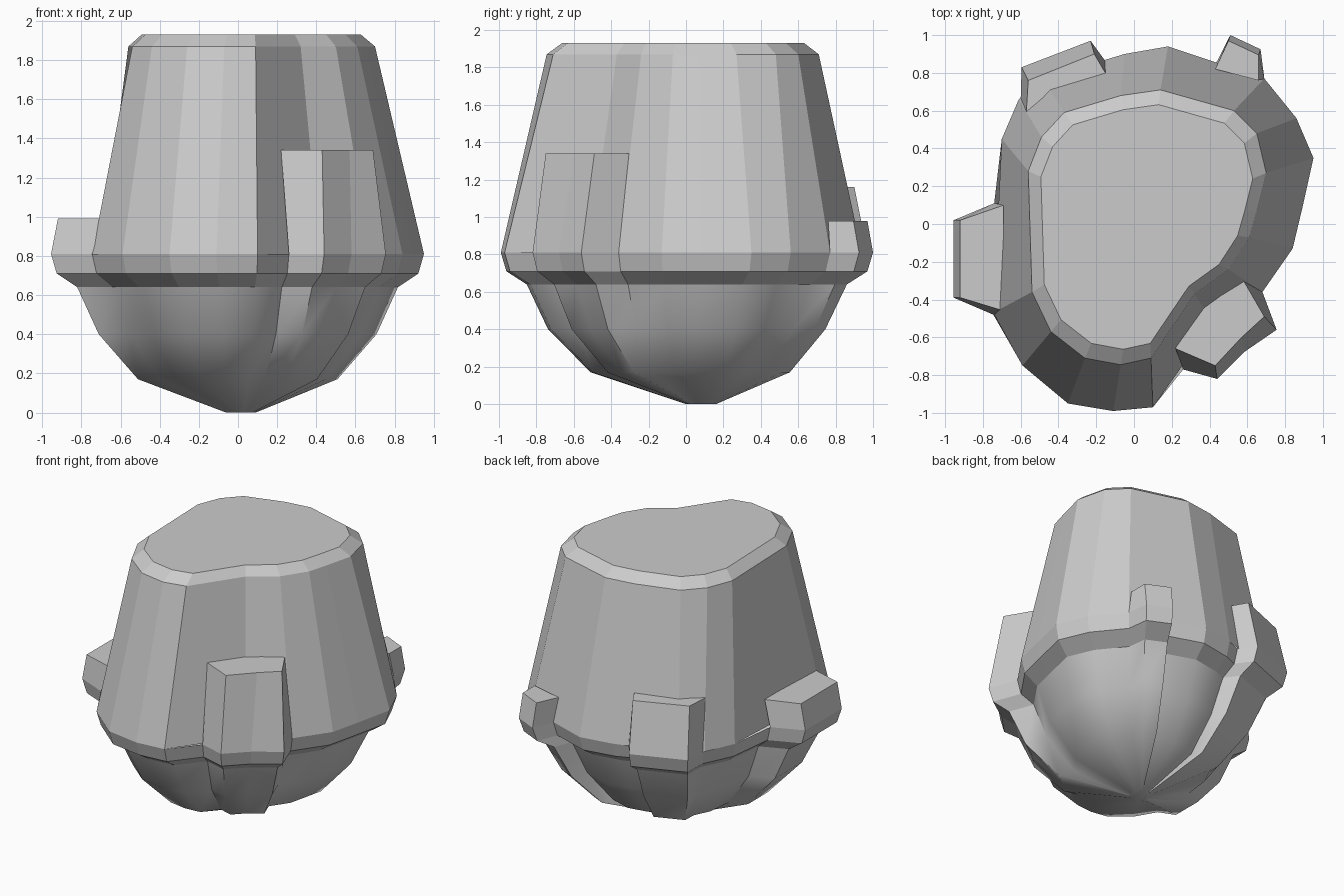
import bpy, math

if "Cube" in bpy.data.objects:
    bpy.data.objects.remove(bpy.data.objects["Cube"])

def loft(name, rings, cap_bottom=False, cap_top=False, smooth=None):
    # rings: list of (z, [(x, y), ...]) counter-clockwise, bottom to top
    n = len(rings[0][1])
    verts = [(x, y, z) for z, ring in rings for x, y in ring]
    faces = []
    for r in range(len(rings) - 1):
        for i in range(n):
            j = (i + 1) % n
            faces.append((r*n + i, r*n + j, r*n + n + j, r*n + n + i))
    if cap_bottom:
        faces.append(tuple(reversed(range(n))))
    if cap_top:
        faces.append(tuple(range(len(verts) - n, len(verts))))
    mesh = bpy.data.meshes.new(name)
    mesh.from_pydata(verts, [], faces)
    mesh.update()
    obj = bpy.data.objects.new(name, mesh)
    bpy.context.collection.objects.link(obj)
    if smooth:
        bpy.ops.object.select_all(action='DESELECT')
        obj.select_set(True)
        bpy.context.view_layer.objects.active = obj
        bpy.ops.object.shade_smooth_by_angle(angle=math.radians(smooth))
    return obj

def scaled(ring, s, cx=0, cy=0, ox=0, oy=0):
    return [(cx + (x - cx)*s + ox, cy + (y - cy)*s + oy) for x, y in ring]

Z_WIDE, Z_SHOULDER, Z_TOP = 0.81, 1.87, 1.93

# Kidney-shaped body outline: widest ring and shoulder ring
wide = [(.95, .35), (.86, .56), (.69, .77), (.18, .94), (-.05, .90), (-.48, .77),
        (-.61, .66), (-.70, .45), (-.745, -.47), (-.59, -.75), (-.35, -.95),
        (-.11, -.99), (.10, -.97), (.42, -.52), (.68, -.36), (.84, -.13), (.89, .08)]
shoulder = [(.70, .27), (.65, .48), (.53, .60), (.14, .71), (-.07, .68), (-.37, .59),
            (-.49, .46), (-.56, .28), (-.54, -.36), (-.44, -.57), (-.26, -.71),
            (-.07, -.745), (.09, -.71), (.32, -.37), (.50, -.24), (.61, -.07), (.65, .07)]

loft("body", [(Z_WIDE, wide), (Z_SHOULDER, shoulder),
              (Z_TOP, scaled(shoulder, .89, .05, 0))], cap_top=True)

# Side tabs: top height, outline at the widest level, outline at the top
tabs = {
    "back_right_tab": (.98, [(.69, .77), (.67, .925), (.51, 1.0), (.45, .85)],
                       [(.66, .76), (.66, .895), (.50, .97), (.43, .82)]),
    "back_left_tab": (1.16, [(-.15, .86), (-.23, .97), (-.595, .83), (-.60, .66)],
                      [(-.14, .78), (-.21, .90), (-.56, .76), (-.57, .59)]),
    "left_tab": (.99, [(-.74, .11), (-.955, .02), (-.955, -.39), (-.745, -.48)],
                 [(-.69, .10), (-.92, .02), (-.92, -.39), (-.69, -.46)]),
    "front_right_tab": (1.34, [(.26, -.77), (.44, -.82), (.58, -.68), (.755, -.56), (.68, -.36)],
                        [(.22, -.66), (.43, -.75), (.57, -.60), (.69, -.49), (.58, -.30)]),
}
for name, (z, low, high) in tabs.items():
    if name == "front_right_tab":   # reach into the body's hollow
        low, high = low + [(.38, -.45)], high + [(.33, -.38)]
    loft(name, [(Z_WIDE, low), (z, high)], cap_top=True)

# Complete outline with tabs, used by the rim and bowl
outline = (wide[:2] + tabs["back_right_tab"][1] + wide[3:5] + tabs["back_left_tab"][1]
           + wide[7:8] + tabs["left_tab"][1] + wide[9:13]
           + tabs["front_right_tab"][1] + wide[15:])

loft("rim", [(.64, scaled(outline, .86)), (.71, scaled(outline, .97)), (Z_WIDE, outline)])

loft("bowl", [(0, scaled(outline, .08, ox=.015, oy=.08)),
              (.17, scaled(outline, .535, oy=.02)),
              (.40, scaled(outline, .745)),
              (.64, scaled(outline, .86))], cap_bottom=True, smooth=50)
